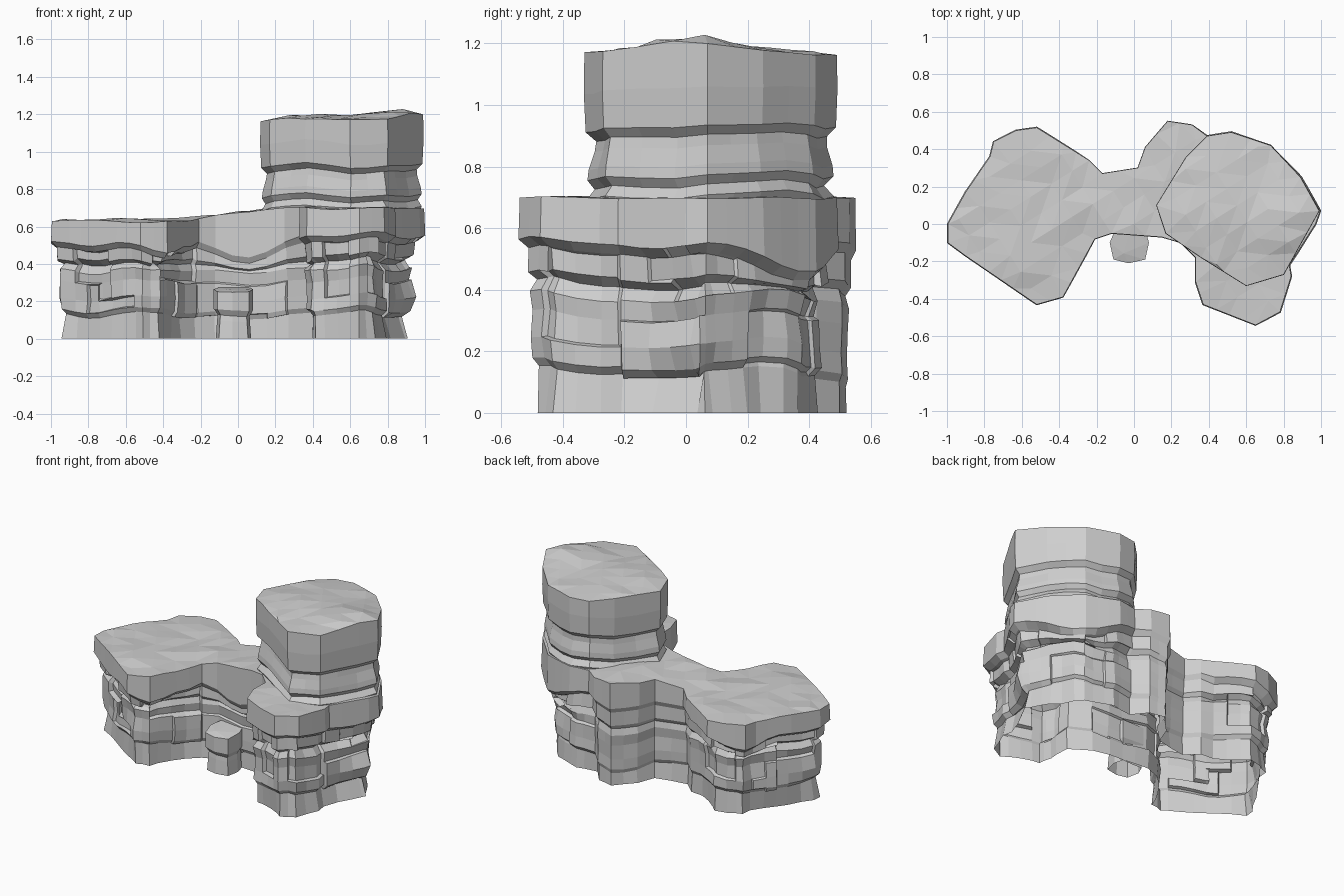
import bpy, bmesh, math
from mathutils import Vector, noise
from mathutils.geometry import delaunay_2d_cdt

cube = bpy.data.objects.get("Cube")
if cube:
    bpy.data.objects.remove(cube, do_unlink=True)

stone = bpy.data.materials.new("grey_stone")
stone.use_nodes = True
stone.diffuse_color = (0.62, 0.62, 0.62, 1)
stone.node_tree.nodes["Principled BSDF"].inputs["Base Color"].default_value = (0.62, 0.62, 0.62, 1)


def wobble(x, y, z, freq=3.0):
    return noise.noise(Vector((x * freq, y * freq, z * 1.1 + 7.3)))


def densify(corners, step):
    """Split long outline edges into short columns."""
    out = []
    for i, a in enumerate(corners):
        a, b = Vector(a), Vector(corners[(i + 1) % len(corners)])
        n = max(1, round((b - a).length / step))
        out += [a.lerp(b, k / n) for k in range(n)]
    return out


def normals(pts):
    """Outward direction at every outline point."""
    res = []
    for i, p in enumerate(pts):
        a, b = (p - pts[i - 1]).normalized(), (pts[(i + 1) % len(pts)] - p).normalized()
        t = (a + b).normalized()
        res.append(Vector((t.y, -t.x)))
    return res


def inside(p, poly):
    hit = False
    for i, a in enumerate(poly):
        b = poly[i - 1]
        if (a[1] > p[1]) != (b[1] > p[1]):
            if p[0] < (b[0] - a[0]) * (p[1] - a[1]) / (b[1] - a[1]) + a[0]:
                hit = not hit
    return hit


def rock(name, corners, strata, top, step=0.1, grid=0.13, wave=0.035,
         lean=lambda x, y: 1.0, dip=lambda x, y, z: 0.0, hole=None, carvings=()):
    """Layered rock: rings of strata under a faceted top, open below."""
    bm = bmesh.new()
    pts = densify(corners, step)
    nor = normals(pts)
    count = len(pts)
    rows = [[bm.verts.new((p.x, p.y, top(p.x, p.y))) for p in pts]]
    for z, inset in strata:
        row = []
        for p, n in zip(pts, nor):
            fade = min(1.0, z / 0.12)
            d = inset * lean(p.x, p.y) * (1 + 0.4 * wobble(p.x, p.y, z * 9, 4))
            q = p - n * d
            shift = fade * wave * 1.6 * wobble(p.x, p.y, z) - dip(p.x, p.y, z)
            row.append(bm.verts.new((q.x, q.y, z + shift)))
        rows.append(row)
    for up, low in zip(rows, rows[1:]):
        for i in range(count):
            j = (i + 1) % count
            bm.faces.new((low[i], low[j], up[j], up[i]))

    # Faceted top built from a turned grid of points
    turn = math.radians(32)
    flat = list(pts)
    for i in range(-14, 15):
        for j in range(-14, 15):
            u, v = i * grid, j * grid * 0.8
            p = Vector((u * math.cos(turn) - v * math.sin(turn),
                        u * math.sin(turn) + v * math.cos(turn)))
            if inside(p, pts) and min((p - q).length for q in pts) > grid * 0.4:
                flat.append(p)
    co, _, faces, ids, _, _ = delaunay_2d_cdt(flat, [], [list(range(count))], 1, 1e-5)
    made, caps = {}, []
    for f in faces:
        mid = sum((co[k] for k in f), Vector((0, 0))) / len(f)
        if hole and inside(mid, hole):
            continue
        loop = []
        for k in f:
            first = min(ids[k]) if ids[k] else count
            if first < count:
                loop.append(rows[0][first])
                continue
            if k not in made:
                x, y = co[k]
                made[k] = bm.verts.new((x, y, top(x, y) + 0.006 + 0.014 * wobble(x, y, 5, 11)))
            loop.append(made[k])
        caps.append(bm.faces.new(loop))
    bmesh.ops.join_triangles(bm, faces=caps, angle_face_threshold=0.7,
                             angle_shape_threshold=1.0)

    # Stepped blocks pushed in or out of the walls
    bm.normal_update()
    for (x0, x1), (y0, y1), (z0, z1), depth in carvings:
        chosen = []
        for f in bm.faces:
            c = f.calc_center_median()
            if x0 < c.x < x1 and y0 < c.y < y1 and z0 < c.z < z1 and f.normal.z < 0.8:
                chosen.append(f)
        if chosen:
            bmesh.ops.inset_region(bm, faces=chosen, thickness=0.008, depth=depth,
                                   use_boundary=True, use_even_offset=False)
            bm.normal_update()

    mesh = bpy.data.meshes.new(name)
    bm.to_mesh(mesh)
    bm.free()
    mesh.materials.append(stone)
    obj = bpy.data.objects.new(name, mesh)
    bpy.context.collection.objects.link(obj)


# Plan outlines, counter-clockwise
west = [(-.995, 0), (-.995, -.1), (-.9, -.17), (-.52, -.43), (-.38, -.39), (-.21, -.08)]
buttress = [(-.12, -.05), (.15, -.07), (.25, -.1), (.33, -.18), (.33, -.31), (.37, -.43),
            (.65, -.54), (.78, -.47), (.84, -.28), (.83, -.22)]
east = [(.97, 0), (.995, .07), (.89, .25), (.73, .42), (.52, .49), (.39, .47)]
rear = [(.31, .53), (.18, .55), (.06, .41), (.02, .3), (-.17, .27), (-.24, .34), (-.52, .515),
        (-.63, .5), (-.75, .44), (-.77, .36), (-.9, .17)]
tower_plan = [(.12, .1), (.17, -.05), (.36, -.18), (.6, -.33), (.8, -.27), (.99, .07),
              (.89, .25), (.73, .42), (.52, .49), (.39, .47), (.28, .36)]


def ledge_top(x, y):
    rise = max(0, min(1, (x + 0.3) / 0.5))
    return 0.63 + 0.068 * rise + 0.012 * wobble(x, y, 2, 5)


def tower_top(x, y):
    peak = math.exp(-((x - .85) ** 2 + (y - .02) ** 2) / .02)
    west_drop = .02 * max(0, (.3 - x) / .18)
    return 1.19 + 0.03 * peak - 0.06 * abs(y - .03) - west_drop + 0.008 * wobble(x, y, 1, 5)


def cliff_lean(x, y):
    # Valley walls and the rear spur stand upright, the east foot is cut back
    valley = -.24 < x < .3 and -.15 < y < .35
    spur = 0 < x < .36 and y > .35
    if valley or spur:
        return 0.5
    return 1.45 if x > .83 and y > -.25 else 1.0


def cliff_dip(x, y, z):
    # The smooth upper band hangs lower in places
    low = 0.035 if x < -.24 else 0
    for cx, cy, depth, spread in ((.02, -.06, .11, .05), (.78, .36, .12, .04),
                                  (-.36, -.36, .05, .02), (-.72, .4, .07, .02)):
        low += depth * math.exp(-((x - cx) ** 2 + (y - cy) ** 2) / spread)
    return min(low, .14) * max(0, min(1, (z - .36) / .15))


middle = Vector((.56, .08))
hole = [middle.lerp(Vector(p), 0.78) for p in tower_plan]

carvings = [
    # west mass, front
    ((-.87, -.68), (-1, 0), (.25, .47), -.03),
    ((-.78, -.57), (-1, 0), (.16, .26), -.02),
    ((-.44, -.24), (-1, 0), (.28, .45), -.025),
    ((-.34, -.2), (-1, 0), (.1, .28), .015),
    # wall foot beside the boulder
    ((-.2, .3), (-.2, 0), (.12, .28), .012),
    # west mass, back
    ((-1, -.8), (0, .3), (.3, .46), -.02),
    ((-.95, -.75), (.2, .5), (.14, .3), .015),
    ((-.65, -.4), (.3, .6), (.26, .45), -.02),
    # buttress
    ((.3, .42), (-.6, -.25), (.14, .42), .015),
    ((.45, .6), (-.6, -.3), (.2, .53), -.025),
    ((.7, .9), (-.5, -.2), (.25, .5), -.02),
    # east side and back
    ((.75, 1), (-.2, .06), (.13, .29), .022),
    ((.85, 1), (-.1, .15), (.38, .53), -.012),
    ((.6, .95), (.2, .45), (.13, .35), -.012),
    ((.4, .7), (.35, .6), (.28, .45), -.02),
]

rock("lower_cliff", west + buttress + east + rear,
     [(.545, -.005), (.515, .03), (.43, .032), (.405, .07), (.365, .045), (.3, .055),
      (.21, .05), (.145, .05), (.12, .07), (0, .063)],
     ledge_top, step=.08, lean=cliff_lean, dip=cliff_dip, hole=hole, carvings=carvings)

rock("upper_tower", tower_plan,
     [(1.05, -.002), (.925, .004), (.895, .036), (.86, .03), (.8, .014), (.765, .01),
      (.735, .034), (.7, .008), (.66, .025)],
     tower_top, step=.13, wave=.028)

rock("front_boulder", [(-.13, -.1), (-.11, -.19), (-.03, -.21), (.06, -.19), (.08, -.1),
                       (.06, -.03), (-.1, -.03)],
     [(.16, 0), (.13, .018), (.1, .015), (0, .012)],
     lambda x, y: .265 + .15 * (y + .1), step=.08, wave=.015)
